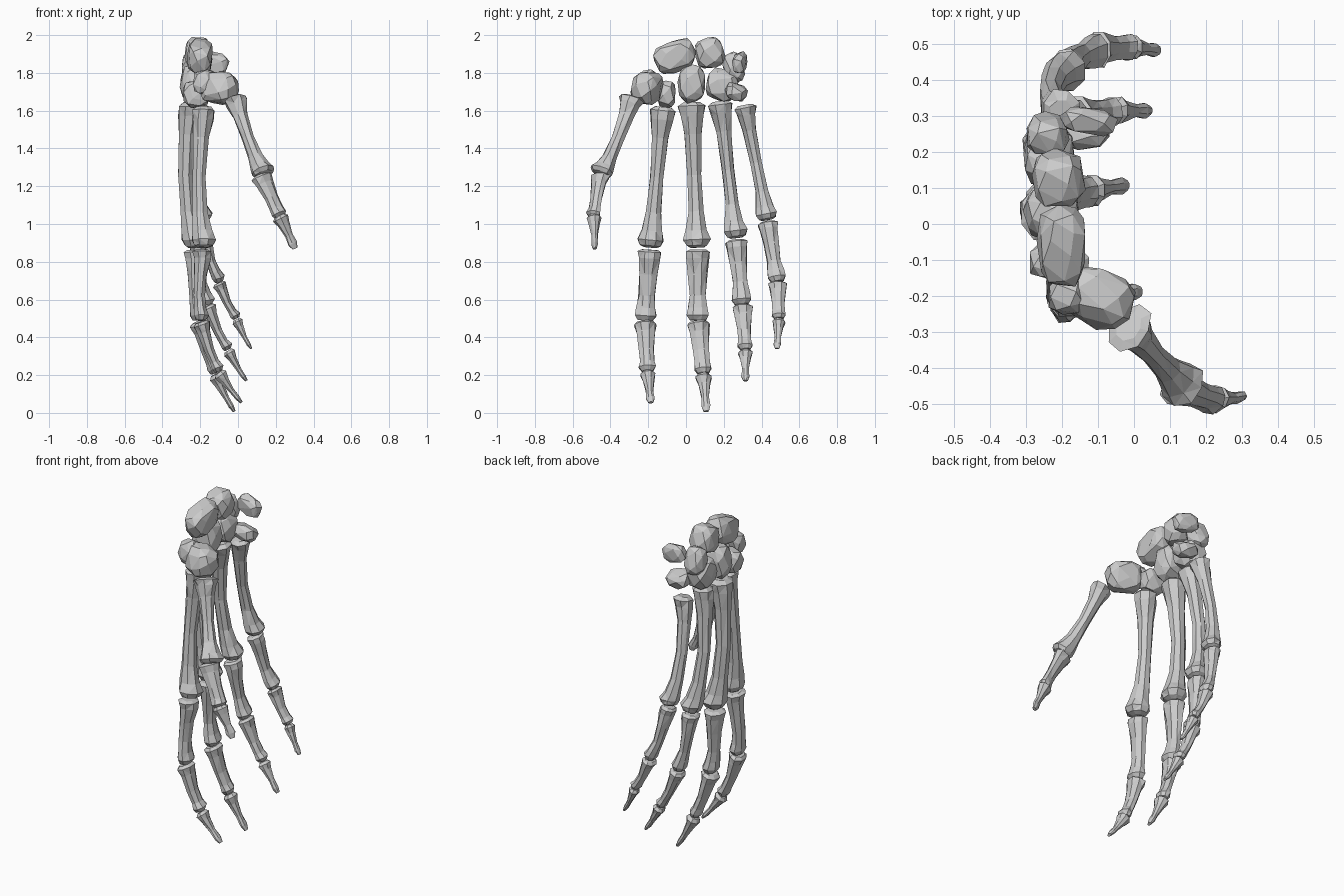
import bpy, bmesh, math, random
from mathutils import Vector, Euler

if "Cube" in bpy.data.objects:
    bpy.data.objects.remove(bpy.data.objects["Cube"])

random.seed(7)

# Long-bone profiles: (position along bone, half width, half depth, shift towards palm)
META = [(0, .045, .04, 0), (.025, .075, .062, 0), (.09, .062, .058, 0), (.22, .046, .045, 0),
        (.5, .037, .038, 0), (.75, .042, .042, 0), (.88, .058, .055, .005),
        (.945, .072, .066, .012), (.985, .058, .052, .008), (1, .035, .03, 0)]
PROX = [(0, .045, .035, 0), (.03, .066, .052, 0), (.12, .062, .047, .004), (.35, .051, .036, 0),
        (.65, .045, .031, -.004), (.82, .054, .036, 0), (.93, .062, .044, .008), (1, .042, .028, .004)]
MIDL = [(0, .045, .03, 0), (.05, .062, .047, 0), (.2, .052, .036, 0), (.55, .041, .027, -.003),
        (.8, .042, .027, 0), (.92, .046, .034, .005), (1, .03, .022, 0)]
DIST = [(0, .028, .024, 0), (.08, .043, .036, 0), (.25, .033, .026, 0), (.6, .02, .015, 0),
        (.85, .025, .014, 0), (1, .014, .008, 0)]


def finish(name, bm):
    bmesh.ops.recalc_face_normals(bm, faces=bm.faces)
    me = bpy.data.meshes.new(name)
    bm.to_mesh(me)
    bm.free()
    bpy.context.collection.objects.link(bpy.data.objects.new(name, me))


def bone(name, a, b, profile, side, size=1.0, bow=0.0, n=8):
    """Loft an irregular faceted bone from a to b."""
    a, b = Vector(a), Vector(b)
    d = (b - a).normalized()
    side = Vector(side)
    side = (side - d * side.dot(d)).normalized()
    palm = side.cross(d)
    if palm.x < 0:
        palm = -palm
    bm = bmesh.new()
    rings = []
    for t, w, h, off in profile:
        c = a.lerp(b, t) + palm * (off - bow * math.sin(math.pi * t))
        ring = []
        for i in range(n):
            ang = 2 * math.pi * (i + .5) / n
            k = size * random.uniform(.93, 1.09)
            u, v = math.cos(ang) * w * k, math.sin(ang) * h * k
            ring.append(bm.verts.new(c + side * u + palm * v))
        rings.append(ring)
    for r, s in zip(rings, rings[1:]):
        for i in range(n):
            j = (i + 1) % n
            bm.faces.new((r[i], r[j], s[j], s[i]))
    bm.faces.new(rings[0])
    bm.faces.new(rings[-1])
    bmesh.ops.triangulate(bm, faces=[f for f in bm.faces if len(f.verts) == 4])
    finish(name, bm)


def carpal(name, centre, half, rot=(0, 0, 0), count=30, box=.7):
    """Faceted pebble: hull of points spread over a rounded box."""
    bm = bmesh.new()
    turn = Euler([math.radians(r) for r in rot])
    for i in range(count):
        z = 1 - 2 * (i + .5) / count
        ang = i * 2.39996
        r = math.sqrt(1 - z * z)
        p = [r * math.cos(ang), r * math.sin(ang), z]
        p = Vector([math.copysign(abs(q) ** box, q) * s * random.uniform(.92, 1.06)
                    for q, s in zip(p, half)])
        p.rotate(turn)
        bm.verts.new(p + Vector(centre))
    res = bmesh.ops.convex_hull(bm, input=bm.verts)
    bmesh.ops.delete(bm, geom=[v for v in bm.verts if not v.link_faces], context='VERTS')
    bmesh.ops.dissolve_limit(bm, angle_limit=math.radians(9), verts=bm.verts, edges=bm.edges)
    finish(name, bm)


# Fingers: joint points from wrist to tip, width scale, bow of the palm bone
FINGERS = {
    "index": ([(-.18, -.12, 1.62), (-.19, -.19, .875), (-.2, -.218, .49), (-.105, -.203, .22),
               (.018, -.187, .055)], 1.0, .02),
    "middle": ([(-.25, .03, 1.645), (-.235, .06, .875), (-.215, .063, .49), (-.125, .092, .21),
                (-.02, .107, .008)], 1.04, .035),
    "ring": ([(-.235, .18, 1.65), (-.225, .265, .925), (-.165, .297, .575), (-.055, .315, .335),
              (.045, .315, .17)], .92, .045),
    "little": ([(-.2, .31, 1.63), (-.195, .43, 1.02), (-.105, .485, .695), (-.01, .492, .5),
                (.07, .482, .34)], .84, .035),
}
PARTS = (("palm_bone", META), ("near_bone", PROX), ("mid_bone", MIDL), ("tip_bone", DIST))
for f, (pts, size, bow) in FINGERS.items():
    for i, (part, prof) in enumerate(PARTS):
        p, q = Vector(pts[i]), Vector(pts[i + 1])
        if i:
            p = p.lerp(q, .03)
        bone(f"{f}_{part}", p, q, prof, (0, 1, 0), size, bow if i == 0 else .004)

# Thumb: one palm bone and two finger bones
bone("thumb_palm_bone", (-.015, -.285, 1.67), (.135, -.448, 1.255), META, (.6, .8, 0), .92, .012)
bone("thumb_near_bone", (.12, -.45, 1.26), (.222, -.488, 1.035), MIDL, (.8, .5, 0), 1.0, -.01)
bone("thumb_tip_bone", (.22, -.488, 1.045), (.302, -.482, .87), DIST, (.8, .4, 0), 1.05)

# Wrist, upper row
carpal("boat_bone", (-.2, -.06, 1.89), (.07, .115, .085), (22, 0, 0), 34)
carpal("moon_bone", (-.21, .125, 1.905), (.075, .08, .085), (10, 0, 0))
carpal("wedge_bone", (-.24, .25, 1.83), (.06, .055, .085), (15, 0, 0), 26)
carpal("pea_bone", (-.125, .285, 1.855), (.08, .038, .055), (0, 15, -8), 26)
# Wrist, lower row
carpal("thumb_saddle_bone", (-.1, -.205, 1.72), (.105, .075, .09), (-15, 10, -25), 36)
carpal("small_keystone_bone", (-.22, -.105, 1.69), (.075, .052, .075), (0, 0, 0), 26)
carpal("large_keystone_bone", (-.225, .03, 1.745), (.08, .072, .105), (0, 0, 0), 32)
carpal("hook_bone", (-.235, .19, 1.735), (.075, .09, .085), (-18, 0, 0), 32)
carpal("hook_spur", (-.14, .265, 1.7), (.075, .06, .045), (-25, 10, 0), 24)
carpal("saddle_ridge", (-.185, -.2, 1.75), (.055, .05, .07), (-10, 0, 0), 22)
